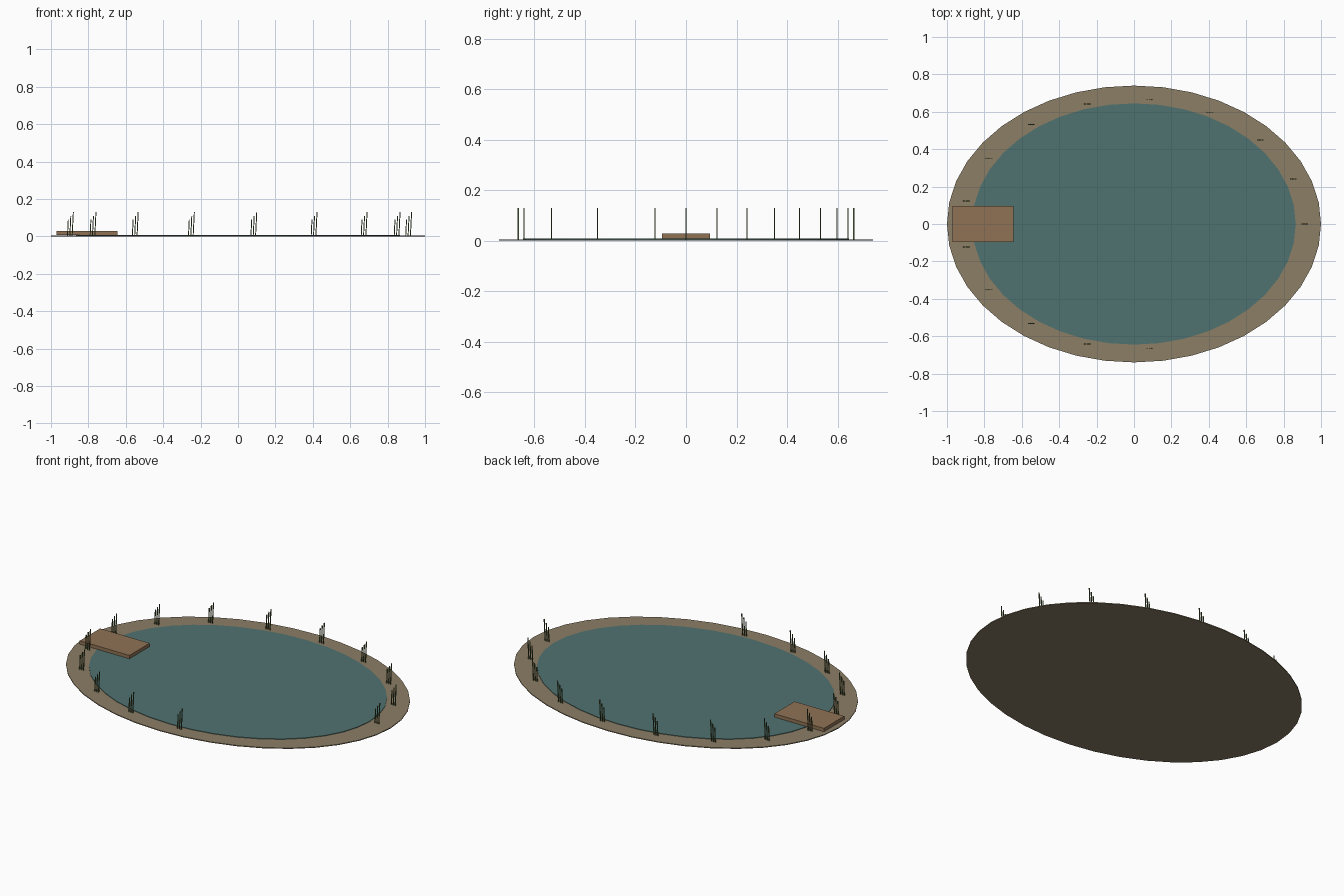
import bpy, math
from mathutils import Matrix

if "Cube" in bpy.data.objects:
    bpy.data.objects.remove(bpy.data.objects["Cube"])


def material(name, color):
    m = bpy.data.materials.new(name)
    m.diffuse_color = (*color, 1)
    m.use_nodes = True
    m.node_tree.nodes["Principled BSDF"].inputs["Base Color"].default_value = m.diffuse_color
    return m


def box(name, size, loc, mat):
    bpy.ops.mesh.primitive_cube_add(size=1, location=loc)
    o = bpy.context.object
    o.name = name
    o.data.transform(Matrix.Diagonal((*size, 1)))
    o.data.materials.append(mat)
    return o


def ellipse_slab(name, rx, ry, z0, z1, sides, mat):
    bpy.ops.mesh.primitive_cylinder_add(vertices=sides, radius=1, depth=1,
                                        location=(0, 0, (z0 + z1) / 2))
    o = bpy.context.object
    o.name = name
    o.data.transform(Matrix.Diagonal((rx, ry, z1 - z0, 1)))
    o.data.materials.append(mat)
    return o


earth = material("earth", (0.26, 0.21, 0.13))
water = material("water", (0.08, 0.17, 0.16))
wood = material("wood", (0.28, 0.17, 0.09))
green = material("reed_green", (0.10, 0.14, 0.05))

# Muddy bank and water surface
ellipse_slab("bank", 1.0, 0.74, 0.0, 0.005, 40, earth)
ellipse_slab("water", 0.865, 0.645, 0.003, 0.008, 40, water)

# Jetty platform
box("jetty", (0.325, 0.19, 0.02), (-0.807, 0, 0.018), wood)

# Reed clumps around the shore, leaving a gap at the front right
for i in range(14):
    a = math.tau * i / 17
    cx, cy = 0.912 * math.cos(a), 0.667 * math.sin(a)
    for j in range(3):
        h = 0.085 + 0.02 * j
        reed = box(f"reed_{i}_{j}", (0.005, 0.004, h),
                   (cx + 0.013 * (j - 1), cy, 0.005 + h / 2), green)
        # Slight lean to the right
        reed.data.transform(Matrix.Shear('XY', 4, (0.05, 0)))
